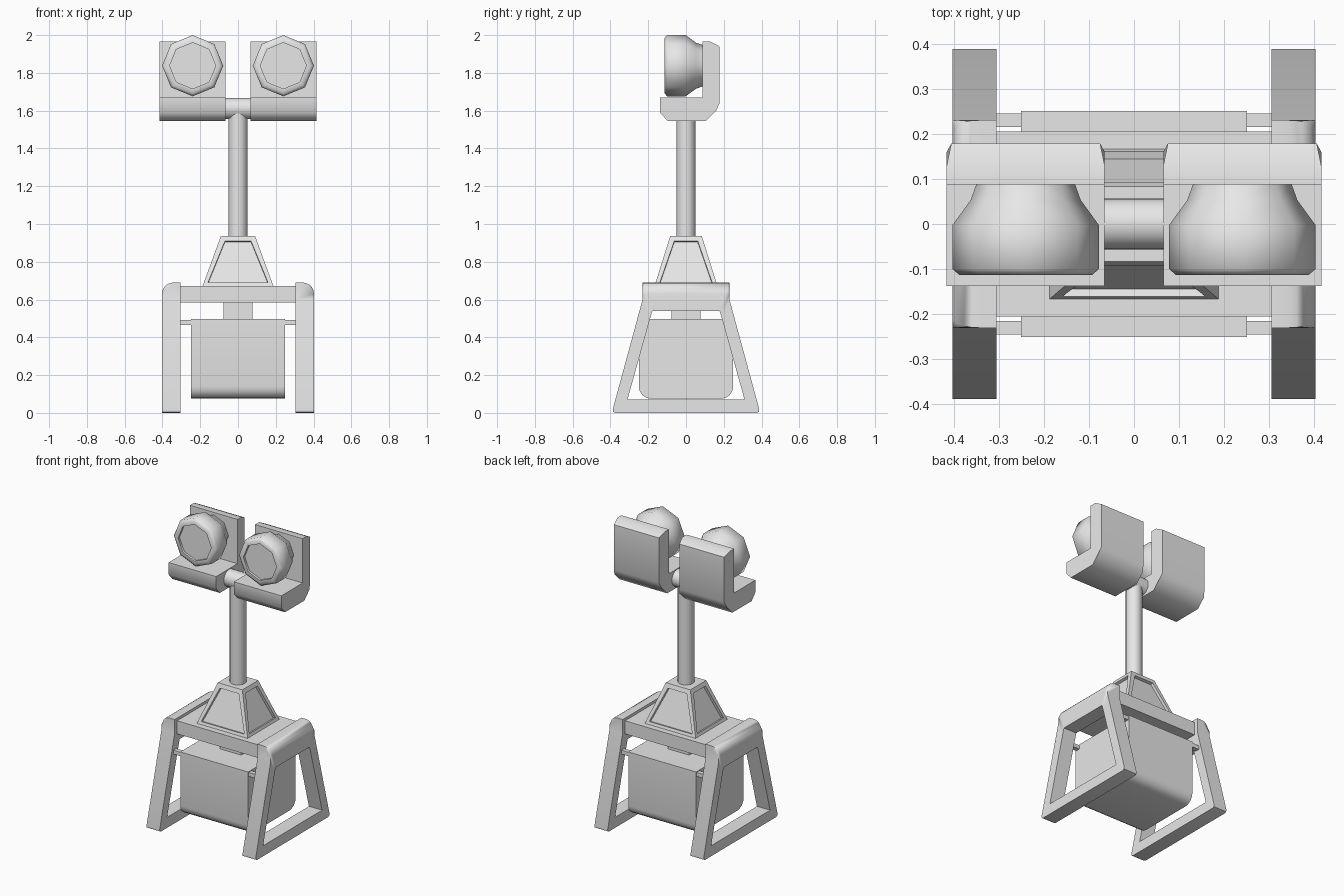
import bpy, bmesh, math
from mathutils import Matrix, Vector

cube = bpy.data.objects.get("Cube")
if cube:
    bpy.data.objects.remove(cube, do_unlink=True)

grey = bpy.data.materials.new("plain_grey")
grey.use_nodes = True
grey.diffuse_color = (0.8, 0.8, 0.8, 1)
for node in grey.node_tree.nodes:
    if node.type == 'BSDF_PRINCIPLED':
        node.inputs["Base Color"].default_value = grey.diffuse_color


def finish(name, bm, mirror=False, angle=50):
    """Turn a bmesh into an object, smooth below the given edge angle."""
    bmesh.ops.recalc_face_normals(bm, faces=bm.faces)
    for f in bm.faces:
        f.smooth = True
    for e in bm.edges:
        e.smooth = e.calc_face_angle(0) < math.radians(angle)
    mesh = bpy.data.meshes.new(name)
    bm.to_mesh(mesh)
    bm.free()
    mesh.materials.append(grey)
    obj = bpy.data.objects.new(name, mesh)
    bpy.context.collection.objects.link(obj)
    if mirror:
        obj.modifiers.new("Mirror", 'MIRROR').use_mirror_merge = False
    return obj


def box(x0, x1, y0, y1, z0, z1):
    bm = bmesh.new()
    size = Matrix.Diagonal((x1 - x0, y1 - y0, z1 - z0, 1))
    centre = Matrix.Translation(((x0 + x1) / 2, (y0 + y1) / 2, (z0 + z1) / 2))
    bmesh.ops.create_cube(bm, size=1, matrix=centre @ size)
    return bm


def bevel(bm, test, width, segments):
    edges = [e for e in bm.edges if all(test(v.co) for v in e.verts)]
    bmesh.ops.bevel(bm, geom=edges, offset=width, segments=segments,
                    profile=0.5, affect='EDGES')


def cylinder(radius, length, matrix, sides=24):
    bm = bmesh.new()
    bmesh.ops.create_cone(bm, cap_ends=True, segments=sides, radius1=radius,
                          radius2=radius, depth=length, matrix=matrix)
    return bm


# Side frames: sloped loops with an open middle
X_IN, X_OUT, TOP = 0.305, 0.402, 0.69
outer = [(0.393, 0), (0.23, 0.60), (0.23, TOP)]
inner = [(0.31, 0.07), (0.19, 0.50), (0.178, 0.54)]
bm = bmesh.new()
loops = {}
for key, half in (("outer", outer), ("inner", inner)):
    ring = half + [(-y, z) for y, z in reversed(half)]
    for x in (X_IN, X_OUT):
        loops[key, x] = [bm.verts.new((x, y, z)) for y, z in ring]
pairs = [(loops["outer", X_IN], loops["outer", X_OUT]),
         (loops["inner", X_IN], loops["inner", X_OUT]),
         (loops["outer", X_IN], loops["inner", X_IN]),
         (loops["outer", X_OUT], loops["inner", X_OUT])]
for a, b in pairs:
    for i in range(len(a)):
        j = (i + 1) % len(a)
        bm.faces.new((a[i], a[j], b[j], b[i]))
bmesh.ops.recalc_face_normals(bm, faces=bm.faces)
bevel(bm, lambda c: c.z > TOP - 0.001 and c.x > X_OUT - 0.001, 0.06, 5)
for side in (1, -1):
    bevel(bm, lambda c: c.z < 0.001 and c.y * side > 0.3, 0.02, 2)
finish("side_frame", bm, mirror=True)

# Table plate joining the frames
finish("table_plate", box(-X_IN, X_IN, -0.205, 0.205, 0.585, 0.672))

# Hanging weight box with rounded lower edges, its neck and pins
bm = box(-0.25, 0.25, -0.25, 0.25, 0.075, 0.497)
for side in (1, -1):
    bevel(bm, lambda c: c.z < 0.08 and c.y * side > 0.2, 0.065, 4)
finish("weight_box", bm)
finish("box_neck", box(-0.077, 0.077, -0.077, 0.077, 0.49, 0.59))
for label, y in (("front", -0.23), ("back", 0.23)):
    finish(label + "_pin", box(0.24, 0.31, y - 0.015, y + 0.015, 0.466, 0.492),
           mirror=True)

# Tapered pedestal with a recessed panel on each side
bm = box(-0.188, 0.188, -0.167, 0.167, 0.67, 0.937)
for v in bm.verts:
    if v.co.z > 0.9:
        v.co.x *= 0.48
        v.co.y *= 0.5
bm.normal_update()
walls = [f for f in bm.faces if abs(f.normal.z) < 0.8]
bmesh.ops.inset_individual(bm, faces=walls, thickness=0.036)
# Push the panels in with straight-sided walls
for f in walls:
    push = f.normal * -0.018
    moved = bmesh.ops.extrude_discrete_faces(bm, faces=[f])["faces"][0]
    rim = [v.co.copy() for v in moved.verts]
    bmesh.ops.translate(bm, verts=moved.verts, vec=push)
    for k, v in enumerate(moved.verts):
        low = bm.verts.new(rim[k])
        bm.verts.remove(low)
bmesh.ops.remove_doubles(bm, verts=bm.verts, dist=0.0001)
finish("pedestal", bm, angle=20)

# Pole and crossbar
finish("pole", cylinder(0.05, 0.70, Matrix.Translation((0, 0, 1.26))))
finish("crossbar", cylinder(0.056, 0.16, Matrix.Translation((0, 0, 1.611))
                            @ Matrix.Rotation(math.pi / 2, 4, 'Y')))

# L-shaped lamp brackets, slightly narrower at the back
profile = [(-0.137, 1.67), (-0.137, 1.59), (-0.098, 1.546), (0.105, 1.546),
           (0.16, 1.60), (0.178, 1.64), (0.178, 1.94), (0.13, 1.965),
           (0.087, 1.965), (0.087, 1.67)]
bm = bmesh.new()
face = bm.faces.new([bm.verts.new((0.065, y, z)) for y, z in profile])
ext = bmesh.ops.extrude_face_region(bm, geom=[face], use_keep_orig=True)
new = [g for g in ext["geom"] if isinstance(g, bmesh.types.BMVert)]
bmesh.ops.translate(bm, verts=new, vec=(0.35, 0, 0))
for v in bm.verts:
    if v.co.y > 0.17:
        v.co.x += 0.01 if v.co.x < 0.24 else -0.01
finish("lamp_bracket", bm, mirror=True)

# Eight-sided lamps turned around the y axis, with a recessed lens
rings = [(0.122, -0.098), (0.122, -0.113), (0.147, -0.113), (0.162, -0.100),
         (0.162, -0.002), (0.122, 0.053), (0.108, 0.092)]
SIDES = 8
bm = bmesh.new()
centre = Vector((0.24, 0, 1.838))
turned = []
for r, y in rings:
    turned.append([bm.verts.new(centre + Vector((
        r * math.sin(math.tau * i / SIDES), y,
        r * math.cos(math.tau * i / SIDES)))) for i in range(SIDES)])
for a, b in zip(turned, turned[1:]):
    for i in range(SIDES):
        j = (i + 1) % SIDES
        bm.faces.new((a[i], a[j], b[j], b[i]))
bm.faces.new(turned[0])
bm.faces.new(turned[-1])
finish("lamp", bm, mirror=True)
